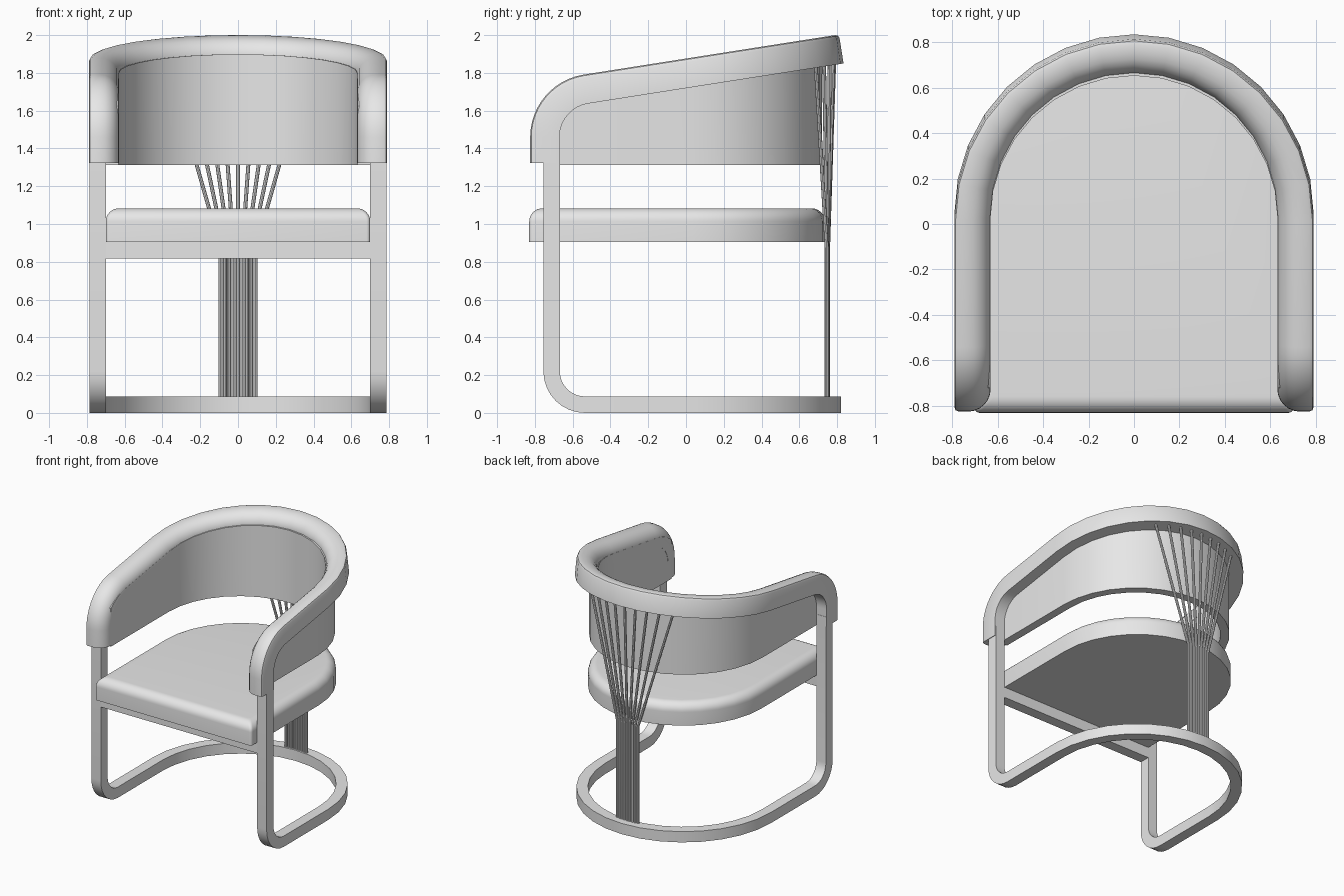
import bpy, bmesh
from math import sin, cos, pi, sqrt, atan, radians
from mathutils import Vector

cube = bpy.data.objects.get("Cube")
if cube:
    bpy.data.objects.remove(cube, do_unlink=True)

grey = bpy.data.materials.new("light_grey")
grey.use_nodes = True
grey.diffuse_color = (0.8, 0.8, 0.8, 1)
grey.node_tree.nodes["Principled BSDF"].inputs["Base Color"].default_value = (0.8, 0.8, 0.8, 1)

ARC = [pi * i / 16 for i in range(17)]


def loft(name, rings):
    """Skin closed rings of equal length and cap both ends."""
    bm = bmesh.new()
    rows = [[bm.verts.new(p) for p in ring] for ring in rings]
    n = len(rows[0])
    for a, b in zip(rows, rows[1:]):
        for i in range(n):
            j = (i + 1) % n
            bm.faces.new((a[i], a[j], b[j], b[i]))
    bm.faces.new(rows[0])
    bm.faces.new(rows[-1][::-1])
    bmesh.ops.recalc_face_normals(bm, faces=bm.faces[:])
    mesh = bpy.data.meshes.new(name)
    bm.to_mesh(mesh)
    bm.free()
    mesh.materials.append(grey)
    obj = bpy.data.objects.new(name, mesh)
    bpy.context.collection.objects.link(obj)
    bpy.ops.object.select_all(action='DESELECT')
    obj.select_set(True)
    bpy.context.view_layer.objects.active = obj
    bpy.ops.object.shade_smooth_by_angle(angle=radians(35))
    return obj


def horseshoe(name, section, front, cy, z0, slope, normal):
    """Sweep a (radius, height) section up one front end, round the back, down the other."""
    def end(side):
        return [[(side * r, y + ny * h, z + nz * h) for r, h in section]
                for y, z, ny, nz in front]
    back = [[(r * cos(a), cy + r * sin(a) + normal[0] * h,
              z0 + slope * r * sin(a) + normal[1] * h) for r, h in section] for a in ARC]
    return loft(name, end(1) + back + end(-1)[::-1])


# Bent base and front legs in one continuous bar
TUBE = 0.087
bar = [(0.785, 0), (0.785, TUBE), (0.70, TUBE), (0.70, 0)]
BEND = 0.22
legs = [(-0.755, 1.40, 1, 0)]
for i in range(9):
    a = pi / 2 * i / 8
    legs.append((-0.755 + BEND * (1 - cos(a)), BEND * (1 - sin(a)), cos(a), sin(a)))
horseshoe("base_frame", bar, legs, 0.035, 0, 0, (0, 1))

# Padded arm and back rail, sloping up to the rear
SLOPE = 0.157
TILT = atan(SLOPE)
AY, AZ, AR = -0.49, 1.46, 0.335
RAIL_Y = 0.02
pad = [(0.79, -0.155), (0.79, -0.02), (0.784, -0.006), (0.77, 0), (0.73, 0)]
pad += [(0.73 - 0.1 * sin(a), -0.1 + 0.1 * cos(a)) for a in [pi / 2 * i / 6 for i in range(1, 7)]]
pad.append((0.63, -0.155))
arms = [(AY - AR, 1.322, -1, 0)]
for i in range(13):
    a = (pi / 2 - TILT) * i / 12
    arms.append((AY - AR * cos(a), AZ + AR * sin(a), -cos(a), sin(a)))
rise_y, rise_z = arms[-1][:2]


def rail_top(y):
    """Height of the rail's upper surface above a given depth."""
    if y < rise_y:
        return AZ + sqrt(max(0, AR ** 2 - (y - AY) ** 2))
    return rise_z + SLOPE * (y - rise_y)


horseshoe("arm_rail", pad, arms, RAIL_Y, rail_top(RAIL_Y), SLOPE, (-sin(TILT), cos(TILT)))

# Curved backrest panel hanging below the rail
INNER, OUTER, BOTTOM = 0.632, 0.70, 1.312


def panel_ring(p, q):
    top = rail_top(p[1]) - 0.08
    return [(*p, BOTTOM), (*p, top), (*q, top), (*q, BOTTOM)]


depths = [-0.72 + 0.03 * i for i in range(8)]
sides = [[panel_ring((s * INNER, y), (s * OUTER, y)) for y in depths] for s in (1, -1)]
curve = [panel_ring((INNER * cos(a), RAIL_Y + INNER * sin(a)),
                    (OUTER * cos(a), RAIL_Y + OUTER * sin(a))) for a in ARC]
loft("backrest_panel", sides[0] + curve + sides[1][::-1])


# Seat cushion with a rounded upper edge
def seat_outline(inset, z):
    r, y, c = 0.70 - inset, -0.83 + inset, 0.02
    quarter = [pi / 2 * i / 4 for i in range(5)]
    right = [(r - c + c * sin(a), y + c - c * cos(a), z) for a in quarter]
    left = [(-px, py, pz) for px, py, pz in reversed(right)]
    return right + [(r * cos(a), 0.035 + r * sin(a), z) for a in ARC] + left


ROUND = 0.07
levels = [(0, 0.905)]
for i in range(9):
    a = pi / 2 * i / 8
    levels.append((ROUND * (1 - cos(a)), 1.083 - ROUND * (1 - sin(a))))
loft("seat_cushion", [seat_outline(*level) for level in levels])

# Crossbar under the front of the seat
loft("seat_crossbar", [[(x, -0.755, 0.818), (x, -0.668, 0.818), (x, -0.668, 0.906), (x, -0.755, 0.906)]
                       for x in (-0.705, 0.705)])

# Fan of slim rods from the base to the rail
ROD = 0.0105
for k in range(9):
    u = (k - 4) / 4
    x_low, x_high = 0.093 * u, 0.38 * u
    y_low = 0.752 - 0.007 * u * u
    y_high = RAIL_Y - 0.005 + sqrt(0.77 ** 2 - x_high ** 2)
    path = [Vector((x_low, y_low, 0.07)), Vector((x_low, y_low, 0.87)), Vector((x_high, y_high, 1.88))]
    loft("back_rod_%d" % (k + 1),
         [[p + Vector((ROD * cos(pi * i / 4), ROD * sin(pi * i / 4), 0)) for i in range(8)] for p in path])
